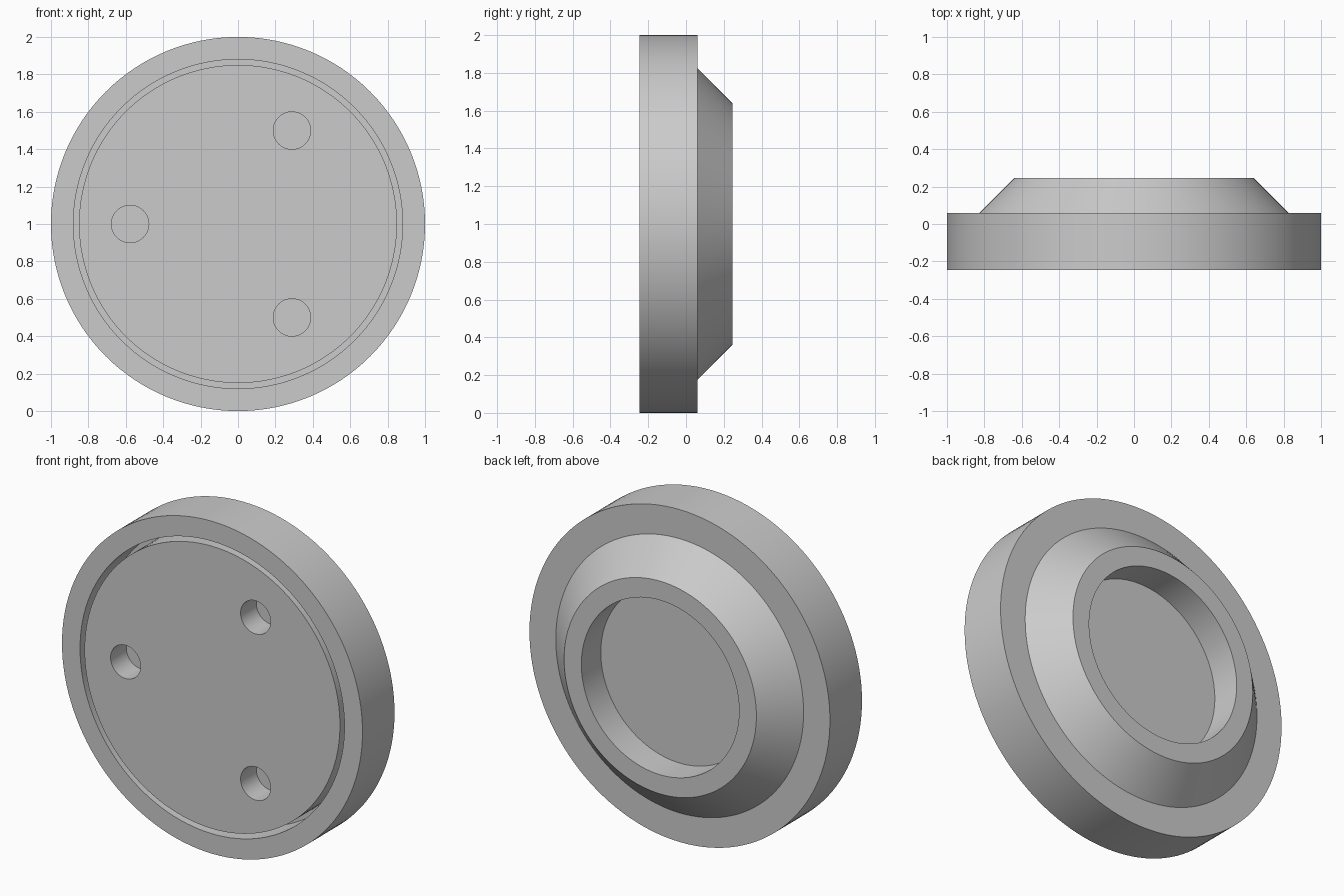
import bpy, bmesh
from math import cos, sin, pi, radians

cube = bpy.data.objects.get("Cube")
if cube:
    bpy.data.objects.remove(cube, do_unlink=True)

FRONT, STEP, BACK = -0.245, 0.06, 0.245

grey = bpy.data.materials.new("plain grey")
grey.use_nodes = True
colour = (0.6, 0.6, 0.6, 1)
grey.diffuse_color = colour
grey.node_tree.nodes["Principled BSDF"].inputs["Base Color"].default_value = colour


def turned(name, profile, centre=(0, 0), sides=128):
    """Solid turned about the y axis from (radius, y) points, closed by flat caps."""
    bm = bmesh.new()
    cx, cz = centre
    rings = []
    for r, y in profile:
        rings.append([bm.verts.new((cx + r * cos(2 * pi * i / sides), y,
                                    cz + r * sin(2 * pi * i / sides)))
                      for i in range(sides)])
    for a, b in zip(rings, rings[1:]):
        for i in range(sides):
            j = (i + 1) % sides
            bm.faces.new((a[i], a[j], b[j], b[i]))
    bm.faces.new(rings[0])
    bm.faces.new(rings[-1])
    bmesh.ops.recalc_face_normals(bm, faces=bm.faces)
    mesh = bpy.data.meshes.new(name)
    bm.to_mesh(mesh)
    bm.free()
    mesh.materials.append(grey)
    obj = bpy.data.objects.new(name, mesh)
    bpy.context.collection.objects.link(obj)
    return obj


# Disc with front ring groove, rear cone and rear recess
groove = FRONT + 0.2
disc = turned("flanged_disc", [
    (0.85, FRONT), (0.85, groove), (0.88, groove), (0.88, FRONT),
    (1.0, FRONT), (1.0, STEP), (0.825, STEP), (0.64, BACK),
    (0.525, BACK), (0.525, STEP)], centre=(0, 1))

# Three blind holes in the front face
bpy.context.view_layer.objects.active = disc
disc.select_set(True)
for angle in (60, 180, 300):
    a = radians(angle)
    cutter = turned("hole_cutter", [(0.1, FRONT - 0.1), (0.1, FRONT + 0.15)],
                    (0.577 * cos(a), 1 + 0.577 * sin(a)), 48)
    cutter.hide_render = True
    cut = disc.modifiers.new("hole", 'BOOLEAN')
    cut.operation = 'DIFFERENCE'
    cut.solver = 'EXACT'
    cut.object = cutter
    bpy.ops.object.modifier_apply(modifier=cut.name)
    bpy.data.objects.remove(cutter, do_unlink=True)

bpy.ops.object.shade_smooth_by_angle(angle=radians(30))
